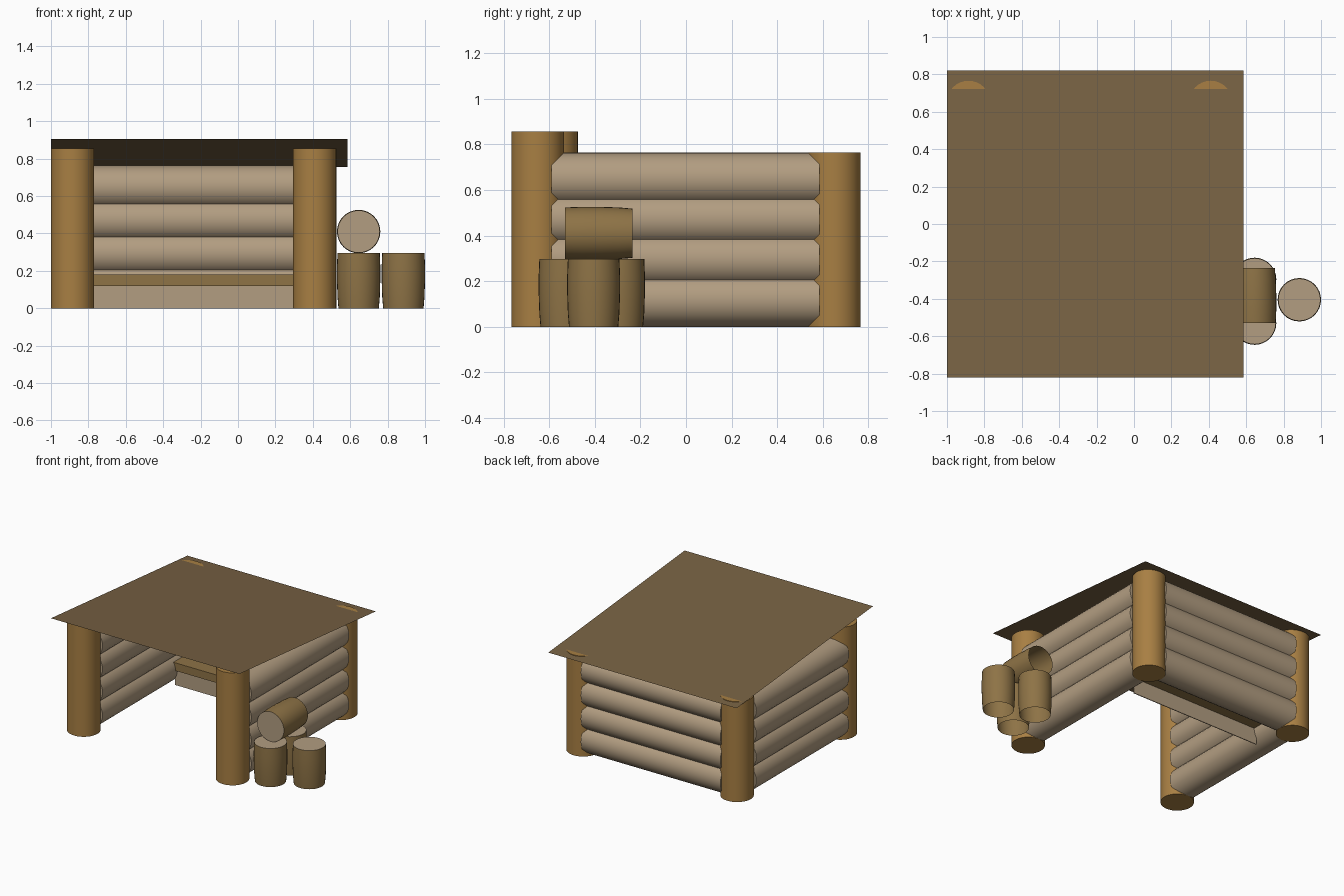
import bpy, bmesh, math
from mathutils import Matrix, Vector

old = bpy.data.objects.get("Cube")
if old:
    bpy.data.objects.remove(old, do_unlink=True)


def material(name, rgb):
    lin = [((c / 255 + 0.055) / 1.055) ** 2.4 for c in rgb] + [1]
    m = bpy.data.materials.new(name)
    m.use_nodes = True
    m.diffuse_color = lin
    m.node_tree.nodes["Principled BSDF"].inputs["Base Color"].default_value = lin
    return m


POST = material("golden post wood", (168, 127, 67))
PALE = material("pale log wood", (178, 157, 129))
BARK = material("brown bark", (142, 115, 70))
ROOF = material("dark roof wood", (120, 98, 67))

R = 0.116          # radius shared by posts, wall logs and stumps
SIDES = 32
X_LEFT, X_RIGHT, Y_BACK = -0.885, 0.41, 0.65


def finish(bm, name, mats, smooth=False):
    mesh = bpy.data.meshes.new(name)
    bm.to_mesh(mesh)
    bm.free()
    for m in mats:
        mesh.materials.append(m)
    ob = bpy.data.objects.new(name, mesh)
    bpy.context.collection.objects.link(ob)
    if smooth:
        bpy.ops.object.select_all(action='DESELECT')
        ob.select_set(True)
        bpy.context.view_layer.objects.active = ob
        bpy.ops.object.shade_smooth_by_angle(angle=math.radians(35))
    return ob


def round_log(name, start, end, profile, mats, open_start=False):
    """Lathe (radius, fraction) rings along start-end; the end cap takes the last material."""
    start, end = Vector(start), Vector(end)
    axis = end - start
    bm = bmesh.new()
    rings = []
    for r, t in profile:
        angles = [2 * math.pi * i / SIDES for i in range(SIDES)]
        rings.append([bm.verts.new((r * math.cos(a), r * math.sin(a), t * axis.length))
                      for a in angles])
    for low, high in zip(rings, rings[1:]):
        for i in range(SIDES):
            j = (i + 1) % SIDES
            bm.faces.new((low[i], low[j], high[j], high[i]))
    if not open_start:
        bm.faces.new(rings[0][::-1])
    bm.faces.new(rings[-1]).material_index = len(mats) - 1
    turn = axis.to_track_quat('Z', 'Y').to_matrix().to_4x4()
    bm.transform(Matrix.Translation(start) @ turn)
    return finish(bm, name, mats, True)


def box(name, low, high, mat):
    low, high = Vector(low), Vector(high)
    bm = bmesh.new()
    bmesh.ops.create_cube(bm, size=1)
    bm.transform(Matrix.Translation((low + high) / 2) @ Matrix.Diagonal((*(high - low), 1)))
    return finish(bm, name, [mat])


STRAIGHT = [(R, 0), (R, 1)]

# Corner posts
for name, x, y, top in (("front_left_post", X_RIGHT, -0.65, 0.855),
                        ("front_right_post", X_LEFT, -0.59, 0.855),
                        ("back_left_post", X_RIGHT, Y_BACK, 0.764),
                        ("back_right_post", X_LEFT, Y_BACK, 0.764)):
    round_log(name, (x, y, 0), (x, y, top), STRAIGHT, [POST])

# Four overlapping courses of wall logs on three sides
for k in range(4):
    z = R + 0.177 * k
    walls = (("left_wall_log", (X_RIGHT, -0.59, z), (X_RIGHT, 0.585, z)),
             ("right_wall_log", (X_LEFT, -0.53, z), (X_LEFT, 0.585, z)),
             ("back_wall_log", (X_LEFT + 0.06, Y_BACK, z), (X_RIGHT - 0.06, Y_BACK, z)))
    for name, a, b in walls:
        round_log(f"{name}_{k + 1}", a, b, STRAIGHT, [PALE])

# Sloping sheet roof
bm = bmesh.new()
bm.faces.new([bm.verts.new(p) for p in ((-1, -0.82, 0.905), (0.585, -0.82, 0.905),
                                        (0.585, 0.82, 0.755), (-1, 0.82, 0.755))])
finish(bm, "roof", [ROOF])

# Bench along the back wall
box("bench_seat", (-0.79, 0.35, 0.12), (0.315, 0.54, 0.18), BARK)
box("bench_front_panel", (-0.79, 0.37, 0), (0.315, 0.376, 0.12), PALE)

# Slightly barrelled stumps with pale cut tops
BARREL = [(0.108, 0), (0.113, 0.2), (R, 0.5), (R, 0.75), (0.113, 1)]
for i, (x, y) in enumerate(((0.884, -0.405), (0.645, -0.53), (0.645, -0.296))):
    round_log(f"stump_{i + 1}", (x, y, 0), (x, y, 0.296), BARREL, [BARK, PALE], True)
round_log("lying_stump", (0.645, -0.235, 0.41), (0.645, -0.53, 0.41), BARREL, [BARK, PALE], True)
